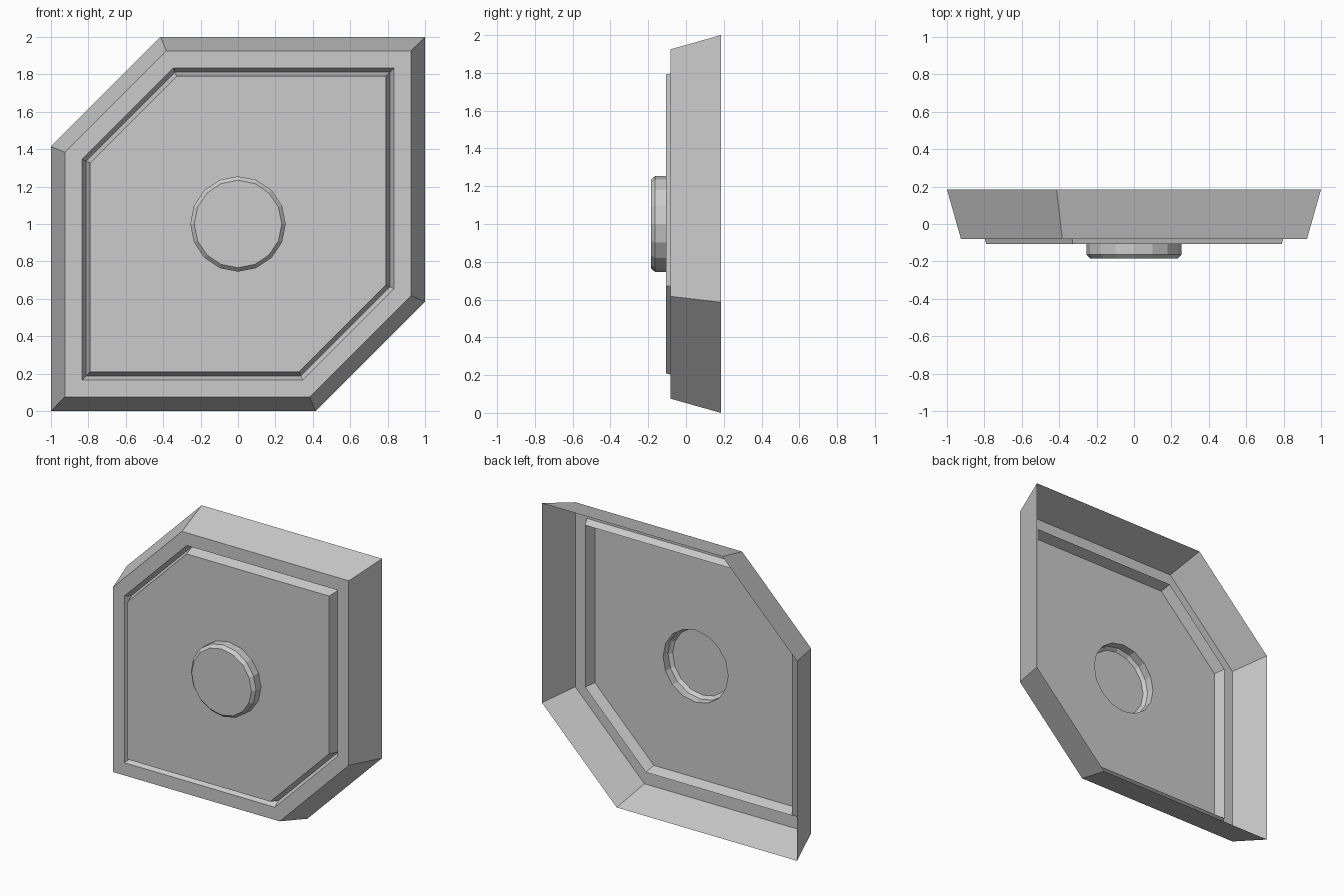
import bpy, bmesh, math

if "Cube" in bpy.data.objects:
    bpy.data.objects.remove(bpy.data.objects["Cube"])

C = math.sqrt(2) - 1
# square outline with two opposite corners cut, centred on the panel middle
OUTLINE = [(-1, -1), (C, -1), (1, -C), (1, 1), (-C, 1), (-1, C)]
CIRCLE = [(math.cos(i * math.pi / 8), math.sin(i * math.pi / 8)) for i in range(16)]


def ring(bm, shape, scale, y):
    return [bm.verts.new((x * scale, y, 1 + z * scale)) for x, z in shape]


def loft(bm, shape, steps):
    """Bridge scaled copies of a shape; returns the first and last rings."""
    rings = [ring(bm, shape, s, y) for s, y in steps]
    n = len(shape)
    for a, b in zip(rings, rings[1:]):
        for i in range(n):
            j = (i + 1) % n
            bm.faces.new((a[i], a[j], b[j], b[i]))
    return rings[0], rings[-1]


def loop_edges(bm, verts):
    return [bm.edges.get((verts[i - 1], verts[i])) for i in range(len(verts))]


bm = bmesh.new()
# sloped side wall, flat rim, V-shaped groove and raised panel edge
_, panel_edge = loft(bm, OUTLINE, [(1, 0.185), (0.925, -0.081), (0.835, -0.081),
                                   (0.812, -0.03), (0.79, -0.107)])
# hollow round knob with chamfered front
knob_base, knob_top = loft(bm, CIRCLE, [(0.255, -0.107), (0.255, -0.163), (0.234, -0.185)])
bm.faces.new(knob_top)
# flat panel between groove and knob
bmesh.ops.triangle_fill(bm, use_beauty=True, normal=(0, -1, 0),
                        edges=loop_edges(bm, panel_edge) + loop_edges(bm, knob_base))
bm.normal_update()
bmesh.ops.recalc_face_normals(bm, faces=bm.faces)
bm.normal_update()
cap = max(bm.faces, key=lambda f: -f.calc_center_median().y)
if cap.normal.y > 0:
    bmesh.ops.reverse_faces(bm, faces=bm.faces)

mesh = bpy.data.meshes.new("panel_shell")
bm.to_mesh(mesh)
bm.free()
bpy.context.collection.objects.link(bpy.data.objects.new("panel_shell", mesh))
